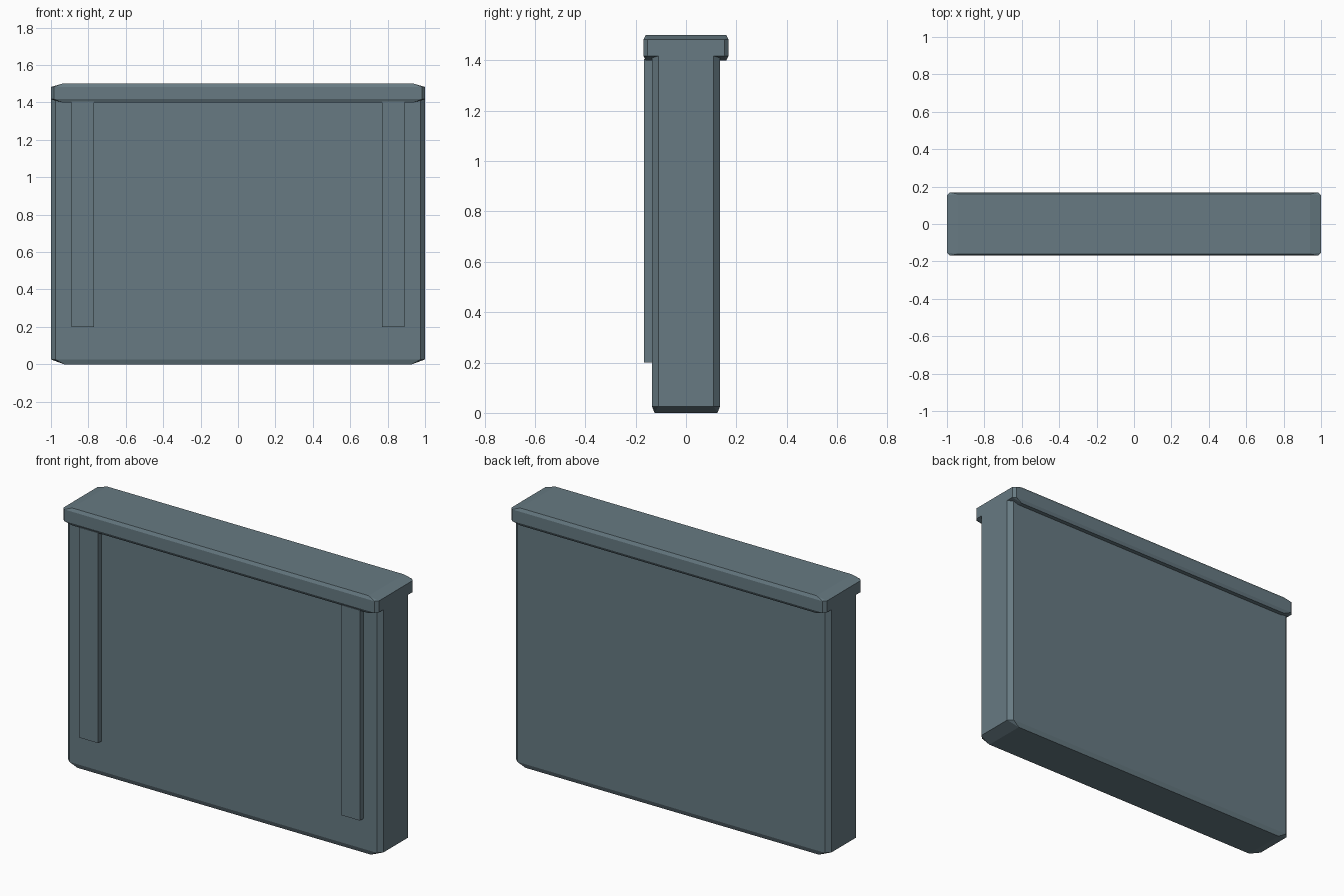
import bpy, bmesh
from mathutils import Vector

if "Cube" in bpy.data.objects:
    bpy.data.objects.remove(bpy.data.objects["Cube"])

slate = bpy.data.materials.new("slate_grey")
slate.diffuse_color = (0.135, 0.195, 0.225, 1)
slate.use_nodes = True
slate.node_tree.nodes["Principled BSDF"].inputs["Base Color"].default_value = slate.diffuse_color


def finish(name, bm):
    mesh = bpy.data.meshes.new(name)
    bmesh.ops.recalc_face_normals(bm, faces=bm.faces)
    bm.to_mesh(mesh)
    bm.free()
    mesh.materials.append(slate)
    obj = bpy.data.objects.new(name, mesh)
    bpy.context.collection.objects.link(obj)
    return obj


def chamfered_slab(name, half_x, half_y, z0, z1, side, drop, end_run, face_run):
    """Box with chamfered edges; the end chamfers run further along x."""
    bm = bmesh.new()
    mid, hz = (z0 + z1) / 2, (z1 - z0) / 2
    corner = [
        (half_x, half_y - side, hz - drop),        # on the end face
        (half_x - side, half_y, hz - drop),        # on the broad face
        (half_x - end_run, half_y - face_run, hz)  # on the top or bottom
    ]
    for sx in (-1, 1):
        for sy in (-1, 1):
            for sz in (-1, 1):
                for x, y, z in corner:
                    bm.verts.new((sx * x, sy * y, mid + sz * z))
    bmesh.ops.convex_hull(bm, input=bm.verts)
    bmesh.ops.dissolve_limit(bm, angle_limit=0.01, verts=bm.verts, edges=bm.edges)
    return finish(name, bm)


def box(name, x0, x1, y0, y1, z0, z1):
    bm = bmesh.new()
    bmesh.ops.create_cube(bm, size=1)
    bmesh.ops.scale(bm, vec=(x1 - x0, y1 - y0, z1 - z0), verts=bm.verts)
    bmesh.ops.translate(bm, verts=bm.verts,
                        vec=Vector((x0 + x1, y0 + y1, z0 + z1)) / 2)
    return finish(name, bm)


# Main wall panel and the overhanging cap
chamfered_slab("wall_panel", 1.0, 0.135, 0.0, 1.45, 0.025, 0.026, 0.07, 0.01)
chamfered_slab("top_cap", 1.0, 0.169, 1.4, 1.5, 0.016, 0.017, 0.06, 0.009)

# Pair of vertical strips on the front
for side, cx in (("left", -0.83), ("right", 0.83)):
    box(side + "_strip", cx - 0.06, cx + 0.06, -0.167, -0.12, 0.2, 1.405)
